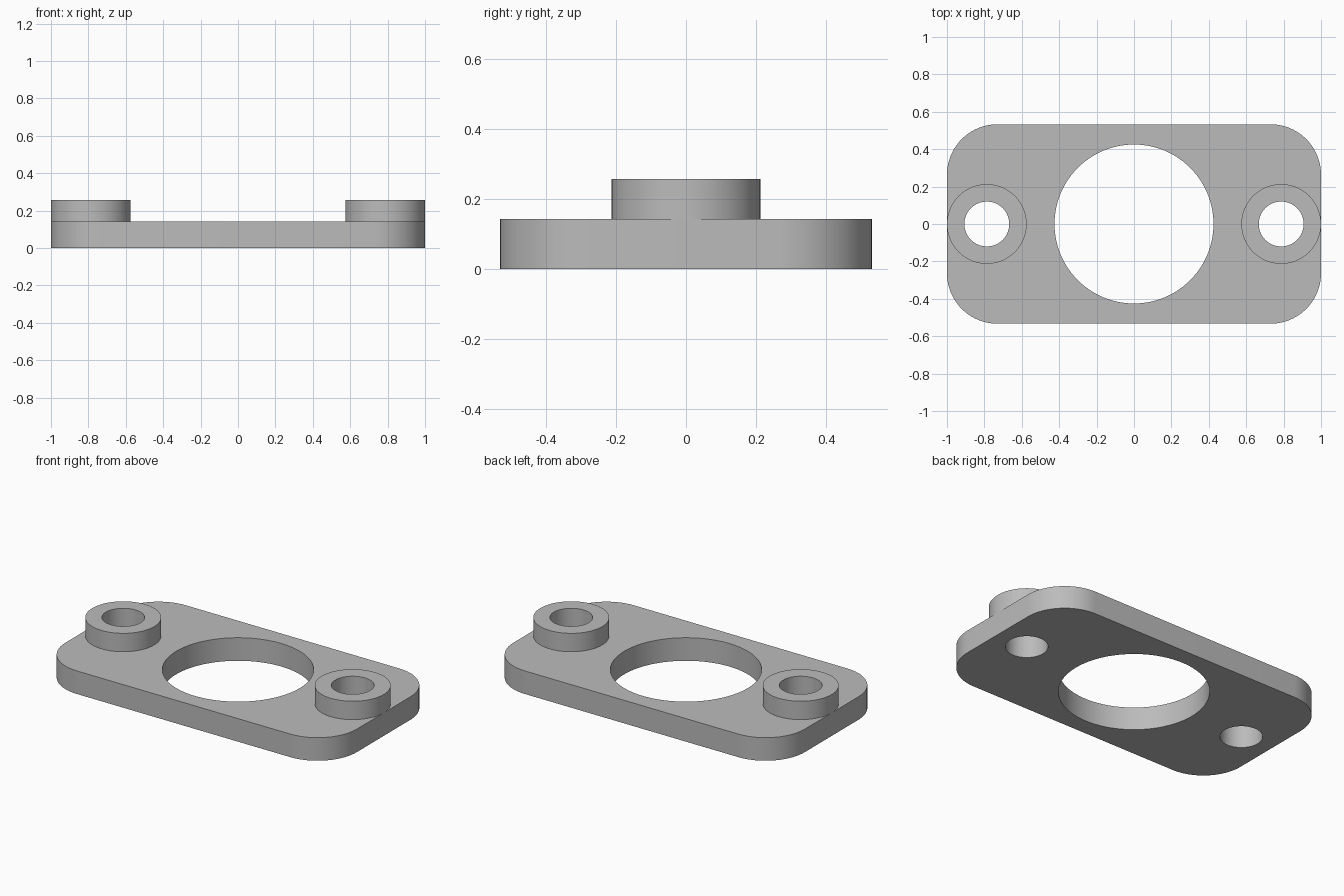
import bpy
import bmesh
from math import cos, sin, pi, radians
from mathutils import Vector

cube = bpy.data.objects.get("Cube")
if cube:
    bpy.data.objects.remove(cube, do_unlink=True)

HALF_X, HALF_Y, CORNER = 1.0, 0.533, 0.27
PLATE_TOP, BOSS_TOP = 0.143, 0.257
BOSS_X, BOSS_R, BOLT_R, BORE_R = 0.787, 0.213, 0.12, 0.425

grey = bpy.data.materials.new("plain_grey")
grey.use_nodes = True
colour = (0.5, 0.5, 0.5, 1)
grey.diffuse_color = colour
grey.node_tree.nodes["Principled BSDF"].inputs["Base Color"].default_value = colour


def circle(x, radius, count=96):
    return [(x + radius * cos(2 * pi * i / count), radius * sin(2 * pi * i / count))
            for i in range(count)]


def rounded_rectangle(hx, hy, r, steps=24):
    points = []
    for quarter, (sx, sy) in enumerate([(1, 1), (-1, 1), (-1, -1), (1, -1)]):
        for i in range(steps + 1):
            a = (quarter + i / steps) * pi / 2
            points.append((sx * (hx - r) + r * cos(a), sy * (hy - r) + r * sin(a)))
    return points


def extruded_profile(name, loops, bottom, top):
    """Fill an outline with holes, then raise it to a solid."""
    bm = bmesh.new()
    for loop in loops:
        verts = [bm.verts.new((x, y, bottom)) for x, y in loop]
        for a, b in zip(verts, verts[1:] + verts[:1]):
            bm.edges.new((a, b))
    bmesh.ops.triangle_fill(bm, use_beauty=True, edges=bm.edges[:], normal=(0, 0, 1))
    raised = bmesh.ops.extrude_face_region(bm, geom=bm.faces[:], use_keep_orig=True)
    bmesh.ops.translate(bm, vec=Vector((0, 0, top - bottom)),
                        verts=[g for g in raised["geom"] if isinstance(g, bmesh.types.BMVert)])
    bmesh.ops.recalc_face_normals(bm, faces=bm.faces[:])
    mesh = bpy.data.meshes.new(name)
    bm.to_mesh(mesh)
    bm.free()
    mesh.materials.append(grey)
    obj = bpy.data.objects.new(name, mesh)
    bpy.context.collection.objects.link(obj)
    bpy.ops.object.select_all(action="DESELECT")
    obj.select_set(True)
    bpy.context.view_layer.objects.active = obj
    bpy.ops.object.shade_smooth_by_angle(angle=radians(30))


# Base plate with central bore and two bolt holes
extruded_profile("base_plate",
                 [rounded_rectangle(HALF_X, HALF_Y, CORNER), circle(0, BORE_R),
                  circle(BOSS_X, BOLT_R), circle(-BOSS_X, BOLT_R)],
                 0, PLATE_TOP)

# Raised ring around each bolt hole
for side, sign in (("left", 1), ("right", -1)):
    extruded_profile(side + "_boss",
                     [circle(sign * BOSS_X, BOSS_R), circle(sign * BOSS_X, BOLT_R)],
                     PLATE_TOP, BOSS_TOP)
